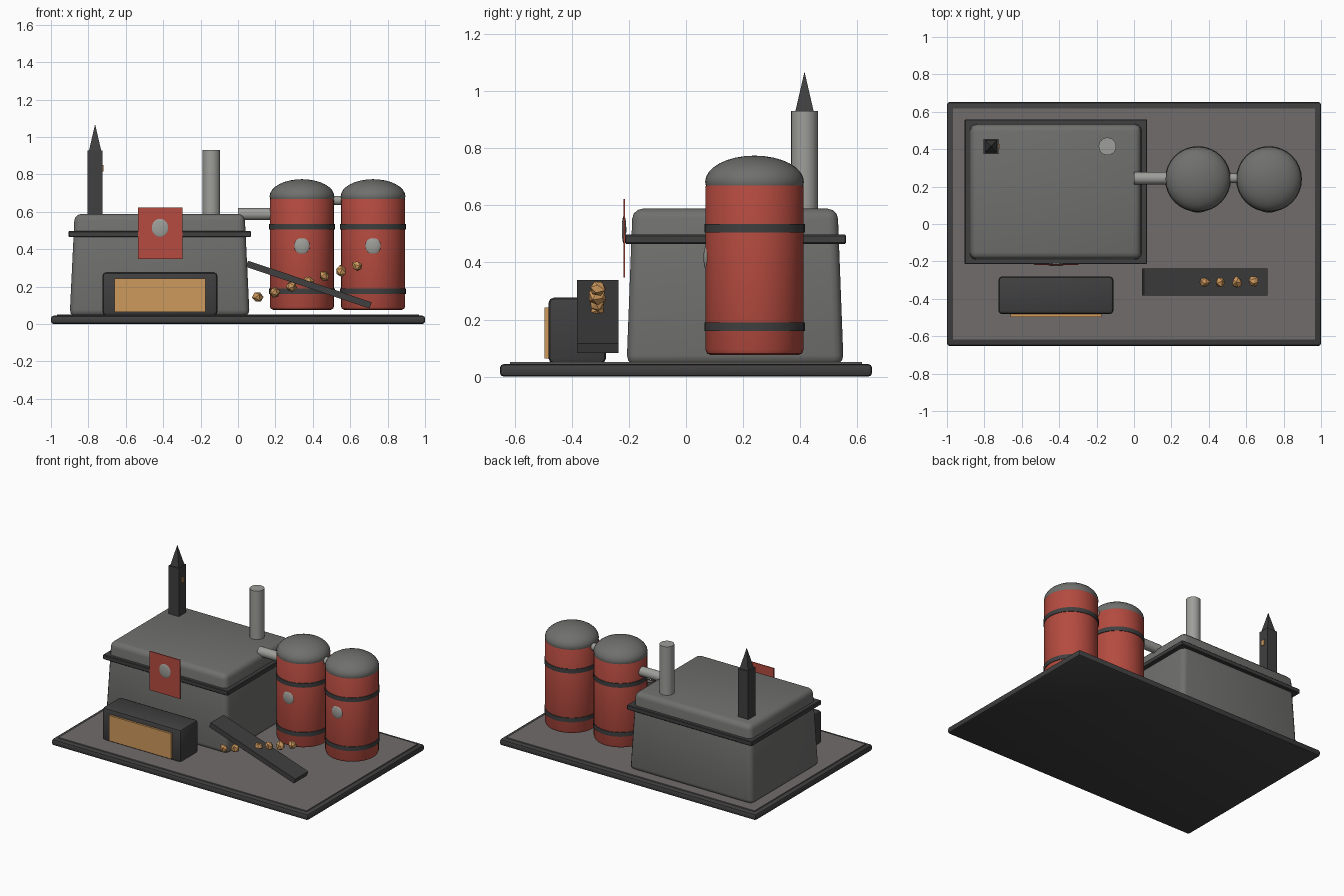
import bpy, math, random
from mathutils import Vector

if "Cube" in bpy.data.objects:
    bpy.data.objects.remove(bpy.data.objects["Cube"])

random.seed(4)


def material(name, *rgb):
    m = bpy.data.materials.new(name)
    m.diffuse_color = (*rgb, 1)
    m.use_nodes = True
    m.node_tree.nodes["Principled BSDF"].inputs["Base Color"].default_value = m.diffuse_color
    return m


DARK = material("dark_iron", 0.052, 0.05, 0.05)
GREY = material("mid_grey", 0.16, 0.16, 0.155)
FLOOR = material("floor_grey", 0.16, 0.15, 0.145)
LIGHT = material("light_grey", 0.34, 0.34, 0.32)
RED = material("red", 0.46, 0.07, 0.05)
ORANGE = material("orange", 0.62, 0.32, 0.11)


def finish(name, mat, bevel=0, segments=2, smooth=False):
    ob = bpy.context.object
    ob.name = name
    ob.data.materials.clear()
    ob.data.materials.append(mat)
    if bevel:
        bpy.ops.object.transform_apply(location=False, rotation=False, scale=True)
        mod = ob.modifiers.new("bevel", 'BEVEL')
        mod.width, mod.segments = bevel, segments
        bpy.ops.object.modifier_apply(modifier=mod.name)
    if smooth:
        bpy.ops.object.shade_smooth_by_angle(angle=math.radians(35))
    return ob


def box(name, mat, x, y, z, bevel=0, segments=2, taper=1, rot=(0, 0, 0)):
    """Box between (min, max) pairs; taper scales its top."""
    lo, hi = Vector((x[0], y[0], z[0])), Vector((x[1], y[1], z[1]))
    bpy.ops.mesh.primitive_cube_add(size=1, location=(lo + hi) / 2, rotation=rot)
    ob = bpy.context.object
    ob.scale = hi - lo
    for v in ob.data.vertices:
        if v.co.z > 0:
            v.co.x *= taper
            v.co.y *= taper
    return finish(name, mat, bevel, segments, bevel > 0)


def rod(name, mat, centre, radius, length, axis='Z', bevel=0, sides=32):
    rot = {'X': (0, math.pi / 2, 0), 'Y': (math.pi / 2, 0, 0), 'Z': (0, 0, 0)}[axis]
    bpy.ops.mesh.primitive_cylinder_add(vertices=sides, radius=radius, depth=length,
                                        location=centre, rotation=rot)
    return finish(name, mat, bevel, 2, True)


# Base slab and floor
box("base_slab", DARK, (-1, 1), (-0.652, 0.652), (0, 0.044), 0.014)
box("floor_plate", FLOOR, (-0.967, 0.967), (-0.617, 0.617), (0.03, 0.051))

# Main building with belt course
box("main_building", GREY, (-0.9, 0.062), (-0.208, 0.552), (0.04, 0.588), 0.035, 3, 0.945)
box("building_belt", DARK, (-0.905, 0.07), (-0.214, 0.56), (0.465, 0.497), 0.004, 1)

# Square stack with spire and lit window
box("square_stack", DARK, (-0.804, -0.724), (0.375, 0.455), (0.57, 0.927))
bpy.ops.mesh.primitive_cone_add(vertices=4, radius1=0.033 * math.sqrt(2), radius2=0, depth=0.143,
                                location=(-0.764, 0.415, 0.9965), rotation=(0, 0, math.pi / 4))
finish("stack_spire", DARK)
box("stack_window", ORANGE, (-0.726, -0.719), (0.402, 0.428), (0.815, 0.85))

# Round chimney
rod("chimney", LIGHT, (-0.142, 0.415, 0.75), 0.047, 0.36, sides=24)

# Storage tanks
TY = 0.24
for i, tx in enumerate((0.342, 0.722), 1):
    rod(f"tank_{i}", RED, (tx, TY, 0.38), 0.172, 0.61, bevel=0.02)
    bpy.ops.mesh.primitive_uv_sphere_add(segments=32, ring_count=16, radius=1,
                                         location=(tx, TY, 0.682))
    bpy.context.object.scale = (0.173, 0.173, 0.092)
    finish(f"tank_dome_{i}", GREY, smooth=True)
    for j, bz in enumerate((0.175, 0.52), 1):
        rod(f"tank_{i}_hoop_{j}", DARK, (tx, TY, bz), 0.176, 0.03)
    # Bulging gauge on the tank front
    bpy.ops.mesh.primitive_uv_sphere_add(segments=20, ring_count=10, radius=1,
                                         location=(tx, TY - 0.165, 0.417))
    bpy.context.object.scale = (0.042, 0.014, 0.048)
    finish(f"tank_gauge_{i}", LIGHT, smooth=True)

# Connecting pipes
rod("feed_pipe", LIGHT, (0.11, 0.245, 0.588), 0.033, 0.22, 'X', sides=20)
rod("tank_link_pipe", LIGHT, (0.532, 0.245, 0.66), 0.025, 0.2, 'X', sides=20)

# Hanging banner with disc
box("banner", RED, (-0.535, -0.298), (-0.219, -0.213), (0.348, 0.622))
bpy.ops.mesh.primitive_uv_sphere_add(segments=20, ring_count=10, radius=1,
                                     location=(-0.417, -0.217, 0.514))
bpy.context.object.scale = (0.046, 0.008, 0.05)
finish("banner_disc", LIGHT, smooth=True)

# Furnace with glowing mouth
box("furnace", DARK, (-0.725, -0.11), (-0.482, -0.28), (0.045, 0.277), 0.02)
box("furnace_mouth", ORANGE, (-0.66, -0.175), (-0.496, -0.47), (0.063, 0.242))

# Sloping conveyor belt
box("conveyor", DARK, (0.03, 0.727), (-0.382, -0.237), (0.193, 0.228),
    rot=(0, math.radians(18.6), 0))

# Ore lumps rising in a row
for i in range(7):
    bpy.ops.mesh.primitive_ico_sphere_add(
        subdivisions=1, radius=0.031,
        location=(0.107 + 0.0888 * i, -0.31, 0.142 + 0.028 * i),
        rotation=[random.uniform(0, 6) for _ in range(3)])
    for v in bpy.context.object.data.vertices:
        v.co *= random.uniform(0.8, 1.15)
    finish(f"ore_lump_{i + 1}", ORANGE)

# Keep face normals outward on every part
bpy.ops.object.select_all(action='SELECT')
bpy.ops.object.mode_set(mode='EDIT')
bpy.ops.mesh.select_all(action='SELECT')
bpy.ops.mesh.normals_make_consistent(inside=False)
bpy.ops.object.mode_set(mode='OBJECT')
